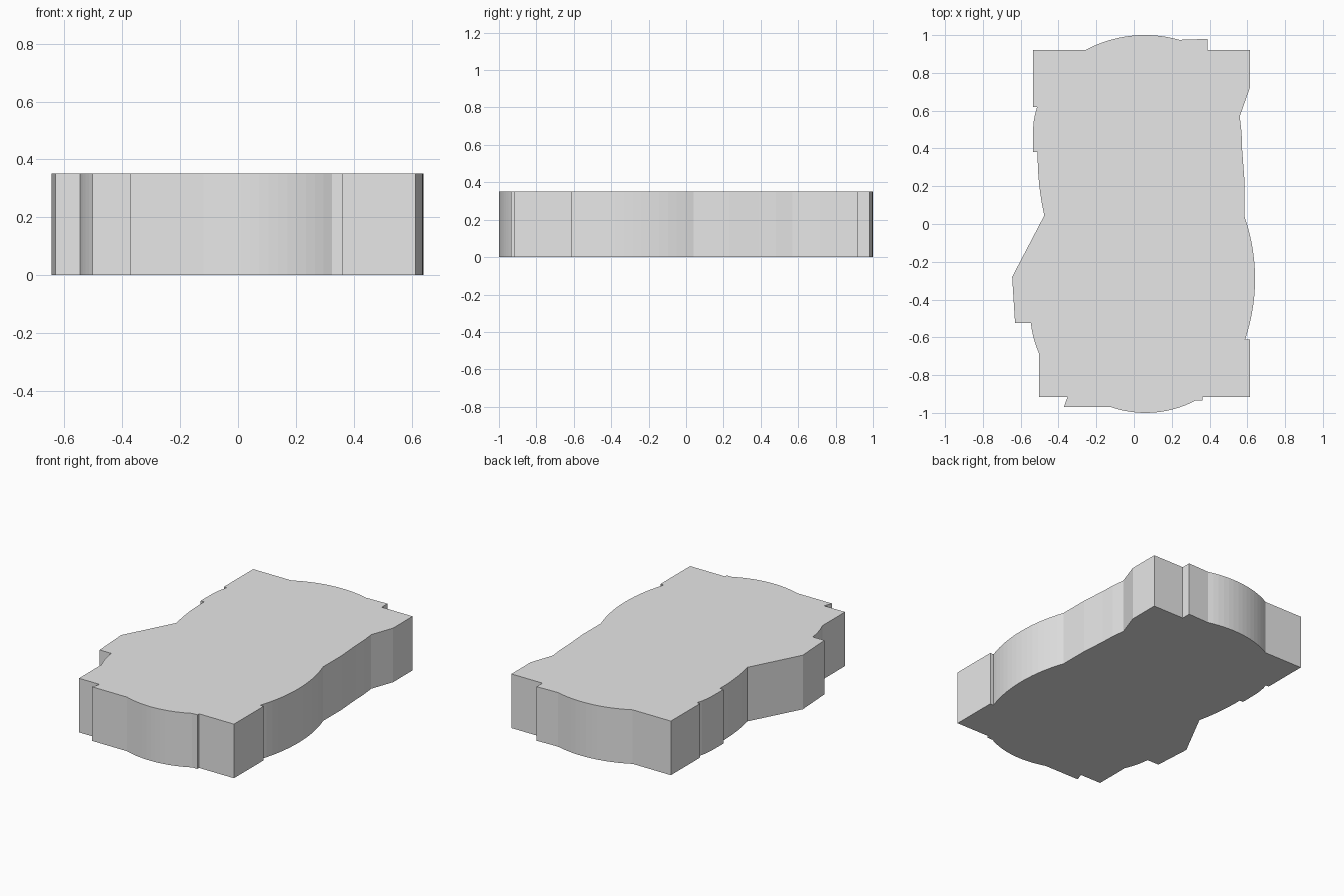
import bpy, bmesh, math
from mathutils import Vector

if "Cube" in bpy.data.objects:
    bpy.data.objects.remove(bpy.data.objects["Cube"])

HEIGHT = 0.352


def arc(a, m, b, n=14):
    """Points on the circle running from a through m to b."""
    (ax, ay), (mx, my), (bx, by) = a, m, b
    d = 2 * (ax * (my - by) + mx * (by - ay) + bx * (ay - my))
    sa, sm, sb = ax * ax + ay * ay, mx * mx + my * my, bx * bx + by * by
    cx = (sa * (my - by) + sm * (by - ay) + sb * (ay - my)) / d
    cy = (sa * (bx - mx) + sm * (ax - bx) + sb * (mx - ax)) / d
    r = math.hypot(ax - cx, ay - cy)
    t0 = math.atan2(ay - cy, ax - cx)
    sweep = math.remainder(math.atan2(by - cy, bx - cx) - t0, math.tau)
    return [(cx + r * math.cos(t0 + sweep * i / n),
             cy + r * math.sin(t0 + sweep * i / n)) for i in range(n + 1)]


# Outline, clockwise from the back left corner
outline = [(-0.535, 0.92)]
# back edge with its bulge
outline += arc((-0.26, 0.92), (0.04, 1.0), (0.24, 0.975))
outline += [(0.39, 0.98), (0.39, 0.92), (0.613, 0.92), (0.613, 0.72)]
# right side
outline += [(0.56, 0.57), (0.57, 0.48), (0.573, 0.39), (0.585, 0.23)]
outline += arc((0.585, 0.04), (0.641, -0.28), (0.588, -0.612))
outline += [(0.613, -0.612), (0.613, -0.917), (0.362, -0.917), (0.362, -0.935)]
# front edge with its bulge
outline += arc((0.325, -0.935), (0.06, -1.0), (-0.12, -0.97))
outline += [(-0.372, -0.97), (-0.353, -0.917), (-0.503, -0.917)]
# left side
outline += arc((-0.503, -0.685), (-0.53, -0.61), (-0.546, -0.523), 5)
outline += [(-0.63, -0.523), (-0.645, -0.28)]
outline += arc((-0.475, 0.045), (-0.50, 0.19), (-0.51, 0.38), 8)
outline += [(-0.535, 0.38), (-0.535, 0.43)]
outline += arc((-0.534, 0.47), (-0.53, 0.55), (-0.513, 0.62), 4)
outline += [(-0.535, 0.62)]

# Slab: fill the outline and extrude it upward
bm = bmesh.new()
base = bm.faces.new([bm.verts.new((x, y, 0)) for x, y in outline])
top = bmesh.ops.extrude_face_region(bm, geom=[base], use_keep_orig=True)
verts = [g for g in top["geom"] if isinstance(g, bmesh.types.BMVert)]
bmesh.ops.translate(bm, verts=verts, vec=Vector((0, 0, HEIGHT)))
bmesh.ops.recalc_face_normals(bm, faces=bm.faces)
mesh = bpy.data.meshes.new("slab")
bm.to_mesh(mesh)
bm.free()

grey = bpy.data.materials.new("light grey")
grey.diffuse_color = (0.8, 0.8, 0.8, 1)
grey.use_nodes = True
grey.node_tree.nodes["Principled BSDF"].inputs["Base Color"].default_value = grey.diffuse_color
mesh.materials.append(grey)
slab = bpy.data.objects.new("slab", mesh)
bpy.context.collection.objects.link(slab)
